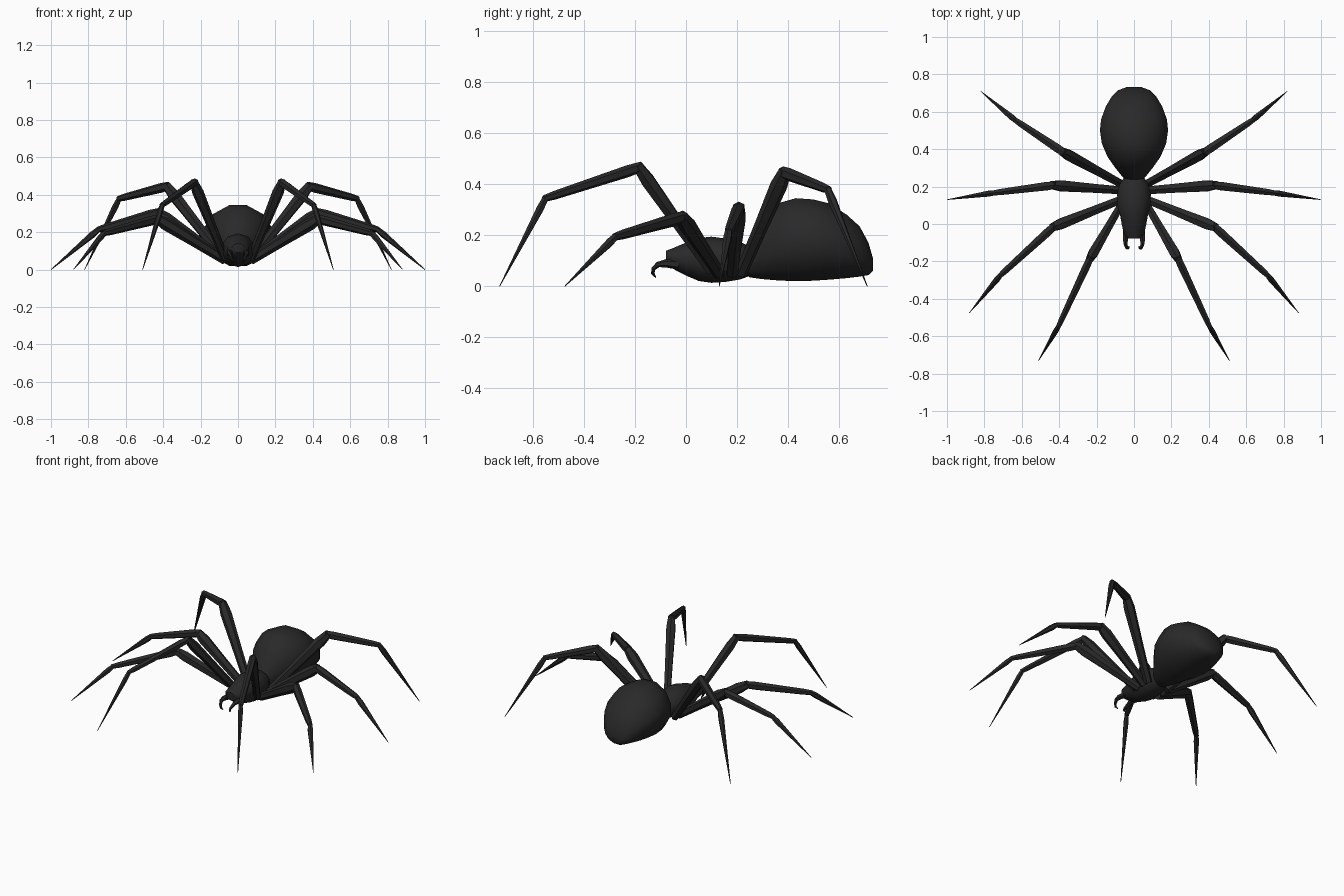
import bpy, bmesh, math
from mathutils import Vector

if "Cube" in bpy.data.objects:
    bpy.data.objects.remove(bpy.data.objects["Cube"])

black = bpy.data.materials.new("matte black")
black.diffuse_color = (0.022, 0.022, 0.022, 1)
black.use_nodes = True
black.node_tree.nodes["Principled BSDF"].inputs["Base Color"].default_value = black.diffuse_color


def finish(name, bm, angle=50):
    bmesh.ops.recalc_face_normals(bm, faces=bm.faces)
    me = bpy.data.meshes.new(name)
    bm.to_mesh(me)
    bm.free()
    ob = bpy.data.objects.new(name, me)
    bpy.context.collection.objects.link(ob)
    me.materials.append(black)
    bpy.ops.object.select_all(action='DESELECT')
    bpy.context.view_layer.objects.active = ob
    ob.select_set(True)
    bpy.ops.object.shade_smooth_by_angle(angle=math.radians(angle))
    return ob


def skin(bm, rings):
    """Join rings of points into a capped tube."""
    loops = [[bm.verts.new(p) for p in ring] for ring in rings]
    n = len(loops[0])
    for a, b in zip(loops, loops[1:]):
        for i in range(n):
            j = (i + 1) % n
            bm.faces.new((a[i], a[j], b[j], b[i]))
    bm.faces.new(loops[0])
    bm.faces.new(loops[-1])


def body(name, stations, sides):
    """Loft oval sections given as (y, half width, bottom z, top z)."""
    bm = bmesh.new()
    rings = []
    for y, w, lo, hi in stations:
        ring = []
        for i in range(sides):
            a = 2 * math.pi * (i + 0.5) / sides
            k = math.cos(math.pi / sides)
            ring.append((w * math.cos(a) / k, y,
                         (lo + hi) / 2 + (hi - lo) / 2 * math.sin(a) / k))
        rings.append(ring)
    skin(bm, rings)
    return finish(name, bm)


def tube(bm, pts, radii, sides=6):
    """Tapered tube through points, keeping one side facing up."""
    pts = [Vector(p) for p in pts]
    rings = []
    for i, p in enumerate(pts):
        d = (pts[min(i + 1, len(pts) - 1)] - pts[max(i - 1, 0)]).normalized()
        u = d.cross(Vector((0, 0, 1))).normalized()
        v = u.cross(d)
        rings.append([p + radii[i] * (math.cos(t) * u + math.sin(t) * v)
                      for t in (2 * math.pi * (k + 0.5) / sides for k in range(sides))])
    skin(bm, rings)


# Abdomen
body("abdomen", [
    (0.215, 0.025, 0.06, 0.12), (0.25, 0.06, 0.035, 0.18),
    (0.30, 0.10, 0.028, 0.26), (0.36, 0.142, 0.023, 0.325),
    (0.43, 0.172, 0.02, 0.345), (0.50, 0.182, 0.022, 0.34),
    (0.56, 0.176, 0.026, 0.325), (0.63, 0.150, 0.032, 0.28),
    (0.68, 0.120, 0.038, 0.235), (0.715, 0.085, 0.044, 0.17),
    (0.732, 0.04, 0.06, 0.11)], 12)

# Head and thorax
body("thorax", [
    (-0.078, 0.032, 0.092, 0.138), (-0.05, 0.055, 0.07, 0.148),
    (0.0, 0.066, 0.045, 0.168), (0.05, 0.075, 0.025, 0.185),
    (0.10, 0.088, 0.018, 0.19), (0.16, 0.09, 0.022, 0.182),
    (0.21, 0.078, 0.03, 0.172), (0.255, 0.05, 0.045, 0.15)], 10)

# Leg joints: hip, upper joint, knee, tip; then thickness
legs = {
    "front_leg": [(0.07, 0.10, 0.06), (0.235, -0.185, 0.465), (0.405, -0.55, 0.345), (0.51, -0.73, 0.0), 0.9],
    "second_leg": [(0.07, 0.13, 0.05), (0.43, -0.015, 0.27), (0.715, -0.275, 0.195), (0.88, -0.475, 0.0), 1.0],
    "third_leg": [(0.07, 0.18, 0.05), (0.43, 0.207, 0.305), (0.745, 0.167, 0.215), (1.0, 0.13, 0.0), 1.0],
    "rear_leg": [(0.07, 0.215, 0.05), (0.38, 0.385, 0.445), (0.635, 0.555, 0.38), (0.82, 0.71, 0.0), 1.0],
}

for side, s in (("right", 1), ("left", -1)):
    for name, (*joints, k) in legs.items():
        hip, top, knee, tip = [Vector((s * x, y, z)) for x, y, z in joints]
        bm = bmesh.new()
        # Thigh swelling towards the upper joint
        d = (top - hip).normalized()
        tube(bm, [hip, hip.lerp(top, 0.45), hip.lerp(top, 0.88), top + d * 0.012],
             [0.024 * k, 0.028 * k, 0.034 * k, 0.024 * k])
        # Shin
        d = (knee - top).normalized()
        tube(bm, [top - d * 0.015, top.lerp(knee, 0.12), top.lerp(knee, 0.9), knee + d * 0.008],
             [0.022 * k, 0.026 * k, 0.019 * k, 0.015 * k])
        # Pointed foot
        d = (tip - knee).normalized()
        tube(bm, [knee - d * 0.008, knee.lerp(tip, 0.12), knee.lerp(tip, 0.5), tip],
             [0.014 * k, 0.018 * k, 0.011 * k, 0.0015])
        finish(f"{side}_{name}", bm, 40)

    # Curved fang
    bm = bmesh.new()
    tube(bm, [(s * 0.04, -0.03, 0.085), (s * 0.046, -0.08, 0.09), (s * 0.045, -0.11, 0.085),
              (s * 0.038, -0.128, 0.068), (s * 0.032, -0.13, 0.05), (s * 0.026, -0.118, 0.034)],
         [0.02, 0.016, 0.011, 0.009, 0.007, 0.002])
    finish(f"{side}_fang", bm)
